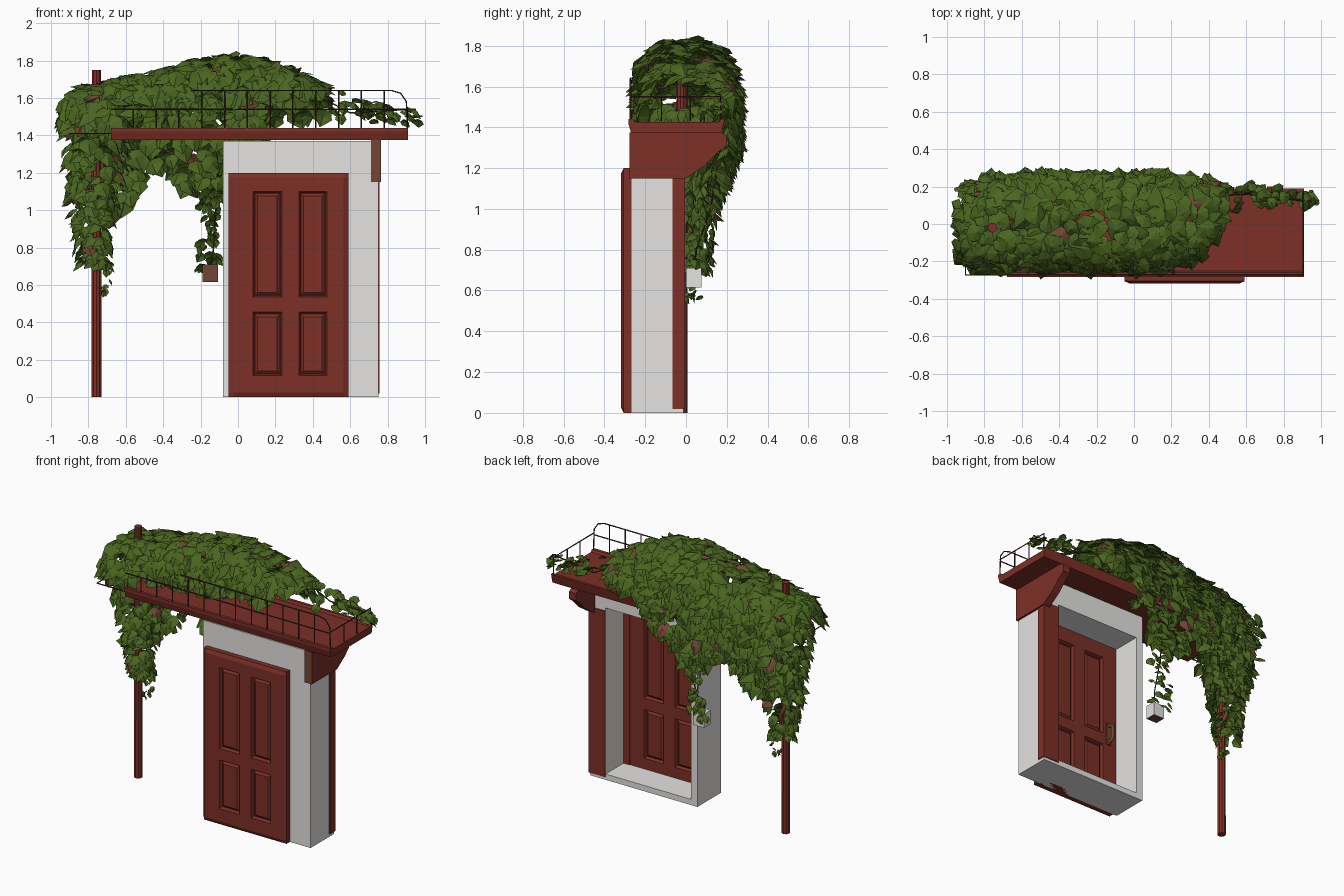
import bpy, bmesh, math, random
from mathutils import Vector

if "Cube" in bpy.data.objects:
    bpy.data.objects.remove(bpy.data.objects["Cube"])

random.seed(7)


def material(name, rgb):
    m = bpy.data.materials.new(name)
    m.diffuse_color = (*rgb, 1)
    m.use_nodes = True
    m.node_tree.nodes["Principled BSDF"].inputs["Base Color"].default_value = m.diffuse_color
    return m


RED = material("red_paint", (0.2, 0.029, 0.019))
WHITE = material("white_plaster", (0.78, 0.77, 0.76))
GREEN = material("leaf_green", (0.068, 0.13, 0.014))
BROWN = material("brown_wood", (0.17, 0.06, 0.035))
IRON = material("dark_iron", (0.07, 0.025, 0.02))


def finish(name, bm, *mats, normals=True):
    if normals:
        bmesh.ops.recalc_face_normals(bm, faces=bm.faces)
    me = bpy.data.meshes.new(name)
    bm.to_mesh(me)
    bm.free()
    for m in mats:
        me.materials.append(m)
    ob = bpy.data.objects.new(name, me)
    bpy.context.collection.objects.link(ob)
    return ob


def extrude_x(name, profile, x0, x1, mat):
    """Prism along x from a (y, z) profile."""
    bm = bmesh.new()
    f = bm.faces.new([bm.verts.new((x0, y, z)) for y, z in profile])
    r = bmesh.ops.extrude_face_region(bm, geom=[f])
    vs = [g for g in r["geom"] if isinstance(g, bmesh.types.BMVert)]
    bmesh.ops.translate(bm, verts=vs, vec=(x1 - x0, 0, 0))
    return finish(name, bm, mat)


def box(name, x0, x1, y0, y1, z0, z1, mat):
    return extrude_x(name, [(y0, z0), (y1, z0), (y1, z1), (y0, z1)], x0, x1, mat)


def slab(name, xs, zs, y0, y1, cells, sides, insets, mat, rim=0):
    """Box gridded in x and z; chosen cells are inset on the chosen sides."""
    bm = bmesh.new()
    v, picked = {}, []
    nx, nz = len(xs) - 1, len(zs) - 1
    for s, y in enumerate((y0, y1)):
        for i, x in enumerate(xs):
            for k, z in enumerate(zs):
                v[s, i, k] = bm.verts.new((x, y, z))
        for i in range(nx):
            for k in range(nz):
                f = bm.faces.new([v[s, i, k], v[s, i + 1, k], v[s, i + 1, k + 1], v[s, i, k + 1]])
                if (i, k) in cells and s in sides:
                    picked.append(f)
    for k in (0, nz):
        for i in range(nx):
            bm.faces.new([v[0, i, k], v[0, i + 1, k], v[1, i + 1, k], v[1, i, k]])
    for i in (0, nx):
        for k in range(nz):
            bm.faces.new([v[0, i, k], v[0, i, k + 1], v[1, i, k + 1], v[1, i, k]])
    bmesh.ops.recalc_face_normals(bm, faces=bm.faces)
    # chamfer the front outline
    for (s, i, k), vert in v.items():
        if s == 0 and (i in (0, nx) or k in (0, nz)):
            vert.co.y += rim
    for thick, depth in insets:
        bmesh.ops.inset_individual(bm, faces=picked, thickness=thick, depth=depth)
    return finish(name, bm, mat, normals=False)


def tube(name, paths, r, mat, sides=1):
    cu = bpy.data.curves.new(name, "CURVE")
    cu.dimensions = "3D"
    cu.bevel_depth, cu.bevel_resolution, cu.use_fill_caps = r, sides, True
    for pts in paths:
        sp = cu.splines.new("POLY")
        sp.points.add(len(pts) - 1)
        for p, c in zip(sp.points, pts):
            p.co = (*c, 1)
    cu.materials.append(mat)
    ob = bpy.data.objects.new(name, cu)
    bpy.context.collection.objects.link(ob)
    return ob


# Wall with a deep doorway at the back, and the door
slab("wall", [-0.08, -0.03, 0.63, 0.75], [0, 0.04, 1.2, 1.37], -0.27, -0.012,
     {(1, 1)}, (1,), [(0.0005, -0.24)], WHITE)
slab("door", [-0.05, -0.025, 0.08, 0.235, 0.325, 0.475, 0.565, 0.59],
     [0, 0.025, 0.115, 0.455, 0.535, 1.1, 1.175, 1.2], -0.318, -0.215,
     {(2, 2), (4, 2), (2, 4), (4, 4)}, (0, 1), [(0.012, -0.02), (0.004, 0), (0.02, 0.012)], RED, 0.012)
box("door_jamb", 0.585, 0.631, -0.262, -0.21, 0.04, 1.2, RED)
box("door_handle_plate", 0.02, 0.055, -0.216, -0.206, 0.46, 0.62, BROWN)
tube("door_handle", [[(0.037, -0.206, 0.6), (0.037, -0.17, 0.585), (0.037, -0.17, 0.495),
                      (0.037, -0.206, 0.48)]], 0.013, BROWN)
box("corner_board", 0.63, 0.757, -0.065, -0.006, 0.02, 1.18, RED)

# Canopy and its bracket
extrude_x("canopy", [(-0.27, 1.375), (0.175, 1.375), (0.19, 1.44), (0.17, 1.44), (0.16, 1.425),
                     (-0.25, 1.425), (-0.26, 1.44), (-0.283, 1.44), (-0.283, 1.42)], -0.68, 0.91, RED)
bracket = extrude_x("bracket", [(-0.278, 1.375), (-0.278, 1.15), (0.0, 1.15), (0.03, 1.17), (0.09, 1.21),
                                (0.16, 1.28), (0.2, 1.31), (0.2, 1.36), (0.17, 1.375)], 0.71, 0.765, RED)
bracket.data.materials.append(BROWN)
for p in bracket.data.polygons:
    p.material_index = int(p.normal.y < -0.5)

# Post
bm = bmesh.new()
bmesh.ops.create_cone(bm, cap_ends=True, segments=10, radius1=0.028, radius2=0.026, depth=1.75)
bmesh.ops.translate(bm, verts=bm.verts, vec=(-0.757, -0.02, 0.875))
finish("post", bm, RED)

# Iron railing: front and right side of the canopy
yf, yb = -0.272, 0.17
drop = [(0.82, 1.64), (0.87, 1.625), (0.9, 1.58), (0.905, 1.44)]
rails = [[(-0.25, yf, 1.64)] + [(x, yf, z) for x, z in drop], [(-0.68, yf, 1.54), (0.903, yf, 1.54)],
         [(0.905, yf, 1.55), (0.905, yb, 1.55), (0.905, yb, 1.44)],
         [(-0.68, yf, 1.41), (-0.9, yf, 1.41), (-0.9, 0.17, 1.41), (-0.68, 0.17, 1.41)]]
for i in range(12):
    x = -0.56 + 0.122 * i
    rails.append([(x, yf, 1.43), (x, yf, 1.64 if x > -0.25 else 1.54)])
rails += [[(0.904, y, 1.43), (0.904, y, 1.55)] for y in (-0.12, 0.02)]
tube("railing", rails, 0.004, IRON)

# Hanging pot: brown front and underside, white elsewhere
pot = box("hanging_pot", -0.19, -0.106, 0.0, 0.075, 0.615, 0.71, WHITE)
pot.data.materials.append(BROWN)
for p in pot.data.polygons:
    p.material_index = int(p.normal.y < -0.5 or p.normal.z < -0.5)

# Ivy: outline of the mass as (x, top z, front y, back y)
SHAPE = [(-0.94, 1.57, -0.17, 0.04), (-0.85, 1.64, -0.23, 0.18), (-0.7, 1.68, -0.24, 0.23),
         (-0.4, 1.74, -0.24, 0.25), (-0.1, 1.82, -0.24, 0.25), (0.15, 1.79, -0.23, 0.25),
         (0.35, 1.71, -0.18, 0.23), (0.5, 1.64, 0.05, 0.21), (0.65, 1.59, 0.11, 0.2), (0.94, 1.54, 0.1, 0.15)]
# lower edge of the hanging curtain (x, z)
HEM = [(-0.95, 1.1), (-0.72, 0.95), (-0.6, 1.0), (-0.5, 1.17), (-0.4, 1.25), (-0.3, 1.15),
       (-0.2, 1.03), (-0.1, 1.0), (0.0, 1.25), (0.15, 1.42)]


def lerp(table, x):
    for a, b in zip(table, table[1:]):
        if x <= b[0]:
            t = max(0, (x - a[0]) / (b[0] - a[0]))
            return [p + (q - p) * t for p, q in zip(a, b)]
    return table[-1]


def spow(c, e):
    return math.copysign(abs(c) ** e, c)


OUT = [(0, -0.45), (0.36, -0.36), (0.5, 0.02), (0.22, 0.36), (0, 0.6),
       (-0.22, 0.36), (-0.5, 0.02), (-0.36, -0.36)]
ivy = bmesh.new()


def leaf(pos, n, size, jitter=0.42):
    """One domed leaf facing n, its tip hanging downhill."""
    rnd = lambda k: Vector([random.uniform(-k, k) for _ in range(3)])
    n = (Vector(n).normalized() + rnd(jitter)).normalized()
    down = Vector((n.x * 0.6, n.y * 0.6, -1)) + rnd(0.6)
    v = (down - n * down.dot(n)).normalized()
    u = v.cross(n)
    pos = Vector(pos) + rnd(0.012)
    rim = [ivy.verts.new(pos + (u * a + v * b - n * 0.15 * abs(a)) * size) for a, b in OUT]
    mid = ivy.verts.new(pos + n * size * 0.14)
    brown = random.random() < 0.015
    for a, b in zip(rim, rim[1:] + rim[:1]):
        ivy.faces.new((a, b, mid)).material_index = int(brown)


# dome over the canopy
for _ in range(640):
    x = random.uniform(-0.94, 0.47)
    _, top, f, b = lerp(SHAPE, x)
    a = random.uniform(0.0, math.pi)
    low = 1.42 if x < -0.6 else 1.51 + max(0, x) * 0.2
    if a < 1.2:
        low = 1.44
    k = random.choice((1, 1, 0.88))
    y = (f + b) / 2 + (b - f) / 2 * spow(math.cos(a), 0.7) * k
    z = low + (top - low) * math.sin(a) ** 0.7 * k
    nx = -1.2 if x < -0.88 else (0.5 if x > 0.35 else -0.1)
    leaf((x, y, z), (nx, math.cos(a), 0.45 + math.sin(a)), random.uniform(0.085, 0.14))
# thin trailing end
for _ in range(46):
    x = random.uniform(0.45, 0.96)
    _, top, f, b = lerp(SHAPE, x)
    leaf((x, random.uniform(f, b), random.uniform(1.47, top)), (0.3, random.uniform(-1, 1), 0.8),
         random.uniform(0.04, 0.085))
# curtain hanging behind the canopy
for _ in range(330):
    x = random.uniform(-0.9, 0.15)
    h = lerp(HEM, x)[1]
    t = random.random() ** 0.8
    z = 1.56 - (1.56 - h) * t
    outer = 0.26 - 0.13 * max(0, (1.3 - z) / 0.35)
    back = random.random() < 0.7
    y = outer - random.uniform(0, 0.03) if back else outer - random.uniform(0.06, 0.17)
    if x < -0.8:
        y *= 0.8
    leaf((x, y, z), (0, 1 if back else -1, 0.6), random.uniform(0.08, 0.125))
# bunch around the post
for _ in range(270):
    t = random.random() ** 1.15
    z = 1.48 - 0.78 * t
    a = random.uniform(0, 2 * math.pi)
    k = random.choice((1, 1, 0.7))
    rx, ry = 0.19 - 0.11 * t, 0.2 - 0.12 * t
    leaf((-0.77 + rx * math.cos(a) * k, 0.03 + ry * math.sin(a) * k, z),
         (math.cos(a), math.sin(a), 0.6), random.uniform(0.08, 0.125) * (1 - 0.35 * t))
# strand leading down to the pot, and loose tendrils on the post
for _ in range(40):
    z = random.uniform(0.68, 1.1)
    leaf((-0.15 + random.uniform(-0.06, 0.04), 0.08 + random.uniform(-0.05, 0.06), z),
         (random.uniform(-1, 1), 0.8, 0.4), random.uniform(0.03, 0.07))
for _ in range(14):
    leaf((-0.71 + random.uniform(-0.03, 0.03), random.uniform(-0.02, 0.07), random.uniform(0.56, 0.85)),
         (random.uniform(-1, 1), random.uniform(-1, 1), 0.4), 0.04)
finish("ivy_leaves", ivy, GREEN, BROWN, normals=False)

# Woody stems inside the ivy
stems = []
for y in (-0.15, 0.0, 0.13):
    stems.append([(x, y + 0.03 * math.sin(9 * x + y * 20), lerp(SHAPE, x)[1] - 0.06)
                  for x in [-0.85 + 0.1 * i for i in range(12)]])
stems.append([(-0.757 + 0.035 * math.cos(i), -0.02 + 0.035 * math.sin(i), 0.75 + 0.07 * i) for i in range(12)])
tube("ivy_stems", stems, 0.014, BROWN)
tube("hanging_vines", [[(-0.11, 0.17, 1.3), (-0.12, 0.12, 1.0), (-0.13, 0.05, 0.8), (-0.145, 0.037, 0.7)],
                       [(0.45, 0.15, 1.6), (0.6, 0.16, 1.52), (0.75, 0.14, 1.53), (0.95, 0.12, 1.54)]],
     0.004, IRON)
